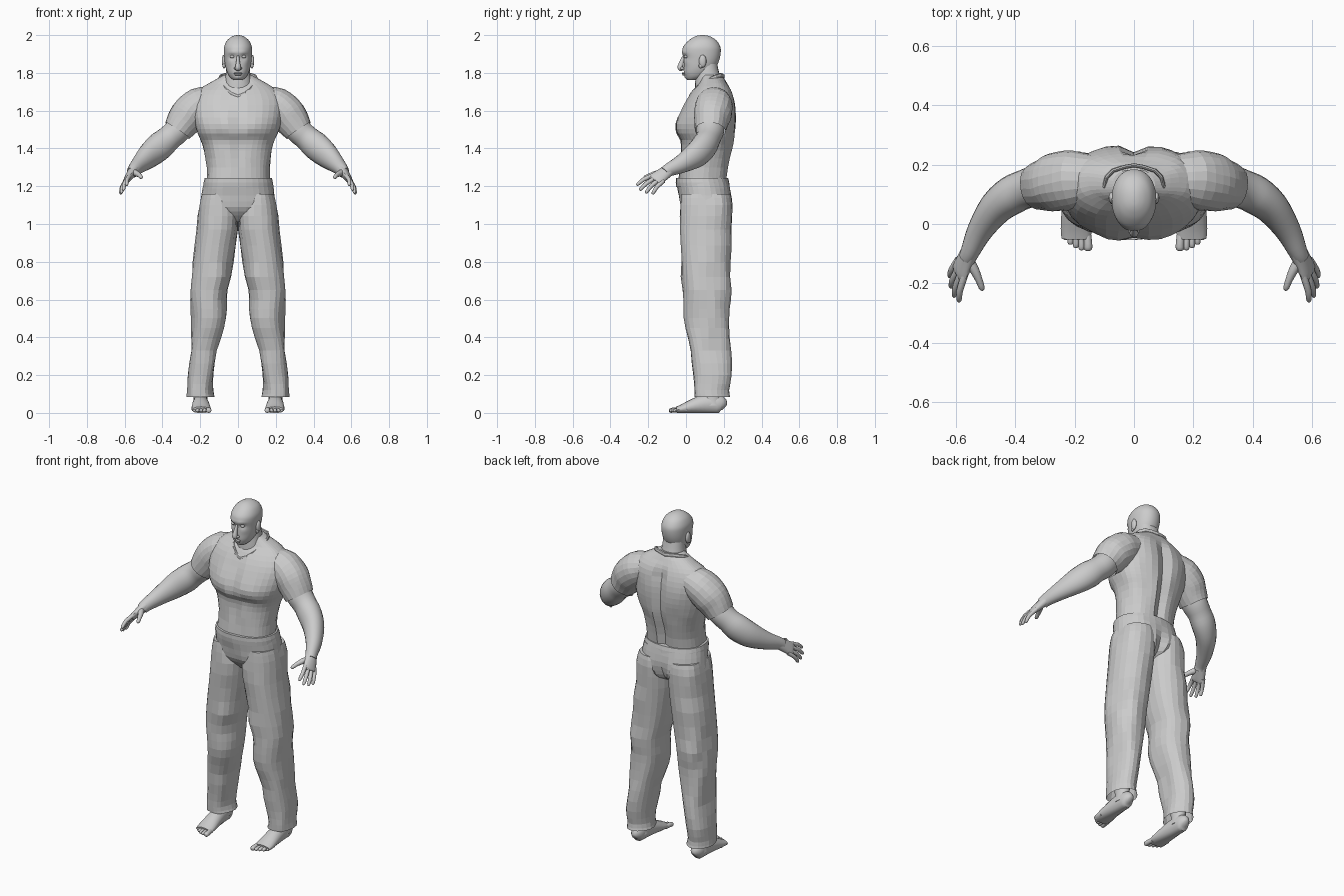
import bpy, bmesh, math
from mathutils import Vector, noise


def resample(keys, n):
    """Catmull-Rom interpolation of key tuples, n steps per span."""
    out = []
    for i in range(len(keys) - 1):
        a, b, c, d = (keys[max(i - 1, 0)], keys[i], keys[i + 1],
                      keys[min(i + 2, len(keys) - 1)])
        for s in range(n):
            t = s / n
            out.append(tuple(0.5 * (2 * q + (r - p) * t + (2 * p - 5 * q + 4 * r - w) * t * t
                                    + (3 * q - p - 3 * r + w) * t ** 3)
                             for p, q, r, w in zip(a, b, c, d)))
    return out + [keys[-1]]


def oval(seg, e=2.0):
    """Unit superellipse points."""
    pts = []
    for i in range(seg):
        a = 2 * math.pi * i / seg
        c, s = math.cos(a), math.sin(a)
        pts.append((math.copysign(abs(c) ** (2 / e), c), math.copysign(abs(s) ** (2 / e), s)))
    return pts


def skin(name, rings, caps=(True, True), mirror=False, smooth=None, fn=None, closed=False):
    """Bridge rings of points into one mesh object."""
    bm = bmesh.new()
    rows = [[bm.verts.new(fn(p) if fn else p) for p in r] for r in rings]
    pairs = list(zip(rows, rows[1:])) + ([(rows[-1], rows[0])] if closed else [])
    for a, b in pairs:
        for i in range(len(a)):
            j = (i + 1) % len(a)
            bm.faces.new((a[i], a[j], b[j], b[i]))
    for row, cap in zip((rows[0], rows[-1]), caps):
        if cap and not closed:
            bm.faces.new(row)
    bmesh.ops.recalc_face_normals(bm, faces=bm.faces)
    me = bpy.data.meshes.new(name)
    bm.to_mesh(me)
    bm.free()
    ob = bpy.data.objects.new(name, me)
    bpy.context.collection.objects.link(ob)
    if smooth:
        for f in me.polygons:
            f.use_smooth = True
        me.set_sharp_from_angle(angle=math.radians(smooth))
    if mirror:
        m = ob.modifiers.new("mirror", 'MIRROR')
        m.use_mirror_merge = False
    return ob


def stack(name, keys, seg=24, n=3, e=2.2, **kw):
    """Horizontal rings from keys (z, x0, x1, y0, y1)."""
    rings = [[Vector(((x0 + x1) / 2 + (x1 - x0) / 2 * c, (y0 + y1) / 2 + (y1 - y0) / 2 * s, z))
              for c, s in oval(seg, e)] for z, x0, x1, y0, y1 in resample(keys, n)]
    return skin(name, rings, **kw)


def tube(name, keys, ref=(0, 0, 1), seg=16, n=3, **kw):
    """Rings across a path from keys (x, y, z, r_side, r_ref)."""
    ks = resample(keys, n)
    pts = [Vector(k[:3]) for k in ks]
    loop = kw.get("closed", False)
    if loop:
        ks, pts = ks[:-1], pts[:-1]
    rings = []
    for i, k in enumerate(ks):
        nxt = pts[(i + 1) % len(pts)] if loop else pts[min(i + 1, len(pts) - 1)]
        t = (nxt - pts[i - 1 if loop else max(i - 1, 0)]).normalized()
        u = Vector(ref).cross(t).normalized()
        v = t.cross(u)
        rings.append([pts[i] + u * k[3] * c + v * k[4] * s for c, s in oval(seg)])
    return skin(name, rings, **kw)


def ball(name, loc, size, mirror=False):
    keys = [(loc[2] + size[2] * math.sin(a), loc[0] - size[0] * math.cos(a),
             loc[0] + size[0] * math.cos(a), loc[1] - size[1] * math.cos(a),
             loc[1] + size[1] * math.cos(a))
            for a in [math.radians(d) for d in range(-84, 85, 24)]]
    return stack(name, keys, seg=12, n=1, e=2, mirror=mirror, smooth=60)


def sym(rows):
    return [(z, -w, w, a, b) for z, w, a, b in rows]


def bump(d, s):
    return math.exp(-(d / s) ** 2)


# Head with brow, eye sockets and cheeks
def face(p):
    if p.y < 0.05:
        x = abs(p.x)
        p.y += 0.012 * bump(x - 0.031, 0.014) * bump(p.z - 1.886, 0.011)
        p.y -= 0.006 * bump(x - 0.025, 0.025) * bump(p.z - 1.908, 0.01)
        p.y -= 0.004 * bump(x - 0.042, 0.015) * bump(p.z - 1.855, 0.014)
        p.y -= 0.006 * bump(x, 0.022) * bump(p.z - 1.775, 0.009)
    return p


stack("head", sym([(1.763, .026, .008, .06), (1.778, .043, -.002, .1), (1.80, .056, -.011, .135),
                   (1.83, .066, -.012, .16), (1.87, .072, -.012, .177), (1.91, .075, -.019, .184),
                   (1.94, .073, -.014, .181), (1.97, .059, .012, .163), (1.988, .039, .038, .138),
                   (1.997, .02, .06, .115), (2.0, .006, .08, .095)]),
      seg=40, n=4, e=2.15, smooth=50, fn=face)
tube("nose", [(0, -.008, 1.897, .006, .006), (0, -.02, 1.865, .009, .011), (0, -.03, 1.835, .014, .014),
              (0, -.03, 1.822, .015, .012), (0, -.018, 1.814, .01, .006)], ref=(0, 1, 0), seg=12, smooth=60)
ball("nostril", (.013, -.02, 1.824), (.008, .011, .008), True)
ball("eye", (.031, .0, 1.886), (.012, .011, .008), True)
ball("upper_lip", (0, -.012, 1.798), (.024, .01, .005))
ball("lower_lip", (0, -.011, 1.79), (.02, .01, .005))
ball("ear", (.075, .088, 1.862), (.011, .02, .034), True)
ball("ear_lobe", (.074, .078, 1.838), (.008, .011, .014), True)

# Neck
stack("neck", sym([(1.66, .085, .045, .21), (1.74, .076, .048, .195), (1.79, .066, .052, .178),
                   (1.85, .06, .06, .165)]), seg=20, smooth=50)


# Shirt body with chest split, spine groove and light creases
def cloth(amount, freq=14):
    def fn(p):
        q = Vector((p.x * freq, p.y * freq, p.z * freq * 0.6))
        d = noise.noise(q + Vector((3.1, 7.7, 1.3))) * amount
        p.x += d
        p.y += d
        return p
    return fn


def shirt(p):
    if p.y > 0.15:
        p.y -= 0.022 * bump(p.x, 0.022) * (1 if p.z < 1.66 else max(0, 1 - (p.z - 1.66) / .06))
        p.y += 0.006 * bump(abs(p.x) - 0.1, 0.05) * bump(p.z - 1.58, 0.07)
    elif p.y < 0.05:
        p.y += 0.01 * bump(p.x, 0.018) * bump(p.z - 1.54, 0.07)
        p.y -= 0.008 * bump(abs(p.x) - 0.1, 0.05) * bump(p.z - 1.52, 0.05)
        p.y += 0.006 * bump(p.x, 0.02) * bump(p.z - 1.36, 0.08)
    return cloth(0.007)(p)


stack("shirt", sym([(1.21, .168, -.04, .212), (1.3, .166, -.034, .222), (1.39, .18, -.026, .243),
                    (1.445, .198, -.03, .254), (1.48, .212, -.05, .259), (1.53, .228, -.052, .263),
                    (1.6, .24, -.026, .264), (1.66, .238, .006, .254), (1.71, .205, .04, .238),
                    (1.745, .155, .068, .218), (1.775, .1, .078, .2), (1.79, .072, .08, .185)]),
      seg=36, n=2, e=2.3, fn=shirt)
tube("collar", [(0, .198, 1.782, .007, .012), (.07, .18, 1.787, .007, .012), (.1, .13, 1.766, .007, .012),
                (.065, .055, 1.715, .007, .012), (0, .022, 1.675, .007, .012), (-.065, .055, 1.715, .007, .012),
                (-.1, .13, 1.766, .007, .012), (-.07, .18, 1.787, .007, .012), (0, .198, 1.782, .007, .012)],
     seg=8, n=2, closed=True)

# Sleeves
tube("sleeve", [(.13, .15, 1.655, .08, .075), (.20, .148, 1.63, .1, .095), (.255, .142, 1.585, .1, .1),
                (.29, .135, 1.54, .09, .092), (.322, .13, 1.494, .083, .078)],
     seg=20, caps=(True, False), mirror=True, fn=cloth(.006))

# Bare arms
tube("arm", [(.27, .135, 1.56, .07, .07), (.322, .128, 1.494, .074, .07), (.365, .118, 1.455, .066, .068),
             (.41, .098, 1.415, .066, .075), (.465, .055, 1.368, .058, .07), (.518, -.02, 1.32, .044, .05),
             (.55, -.088, 1.288, .033, .036), (.56, -.11, 1.272, .03, .033)],
     seg=20, mirror=True, smooth=30)

# Hands: palm, four fingers and thumb
across = Vector((.035, .09, -.05)).normalized()
knuckle = Vector((.588, -.162, 1.235))
tube("palm", [(.55, -.088, 1.288, .028, .034), (.568, -.122, 1.263, .023, .038),
              (*knuckle, .016, .043), (.591, -.168, 1.23, .008, .038)],
     ref=across, mirror=True, smooth=40)
tips = [(.59, -.262, 1.205), (.607, -.246, 1.178), (.618, -.214, 1.163), (.622, -.178, 1.158)]
for i, tip in enumerate(tips):
    base = knuckle + across * (-.033 + .022 * i) + Vector((-.006, .015, .008))
    tip = Vector(tip)
    mid = base.lerp(tip, .55) + Vector((.006, -.003, .006))
    tube(f"finger_{i + 1}", [(*base, .012, .012), (*mid, .011, .011),
                             (*mid.lerp(tip, .8), .009, .009), (*tip, .004, .004)],
         ref=across, seg=10, n=2, mirror=True, smooth=50)
tube("thumb", [(.56, -.118, 1.275, .018, .018), (.538, -.155, 1.268, .016, .016),
               (.522, -.19, 1.258, .012, .012), (.513, -.216, 1.248, .01, .01), (.511, -.224, 1.245, .004, .004)],
     seg=10, n=2, mirror=True, smooth=50)


# Trousers: waistband, seat and legs
def seat(p):
    if p.y > 0.15:
        p.y -= 0.025 * bump(p.x, 0.02) * bump(p.z - 1.07, 0.08)
    return cloth(.006)(p)


stack("waistband", sym([(1.195, .184, -.05, .232), (1.22, .183, -.053, .229), (1.243, .178, -.053, .223)]),
      seg=32, n=1, caps=(False, True), fn=cloth(.004))
stack("trouser_seat", sym([(1.01, .06, .04, .17), (1.045, .13, .0, .222), (1.09, .196, -.03, .242),
                           (1.15, .193, -.038, .243), (1.22, .182, -.05, .229)]), seg=32, n=2, fn=seat)
stack("trouser_leg", [(1.16, .012, .188, -.03, .236), (1.1, .0, .203, -.033, .246), (.97, .003, .22, -.03, .242),
                      (.8, .025, .238, -.024, .236), (.65, .05, .25, -.017, .236), (.55, .06, .25, -.008, .229),
                      (.45, .08, .247, .002, .23), (.33, .11, .255, .02, .24), (.2, .13, .262, .035, .236),
                      (.12, .137, .268, .038, .225), (.083, .131, .27, .04, .231)],
      seg=22, n=2, e=2.3, caps=(True, False), mirror=True, fn=cloth(.013, 11))


# Bare feet with toes
def ground(p):
    p.z = max(p.z, 0)
    return p


tube("foot", [(.197, .205, .03, .014, .018), (.198, .185, .042, .034, .046), (.198, .12, .048, .041, .052),
              (.197, .05, .038, .047, .042), (.195, -.015, .022, .052, .026), (.195, -.05, .016, .049, .017)],
     mirror=True, smooth=50, fn=ground)
tube("ankle", [(.198, .14, .04, .042, .055), (.199, .138, .09, .036, .045), (.2, .136, .18, .042, .05)],
     ref=(0, 1, 0), n=2, mirror=True, smooth=50)
for i, (x, y, r) in enumerate([(.155, -.09, .014), (.177, -.088, .01), (.196, -.08, .01),
                               (.214, -.069, .01), (.231, -.054, .009)]):
    tube(f"toe_{i + 1}", [(x + .004, y + .06, .016, r, r), (x, y + .025, .015, r, r),
                          (x, y + .006, .012, r, r * .9), (x, y, .011, r * .5, r * .5)],
         seg=10, n=2, mirror=True, smooth=50, fn=ground)
